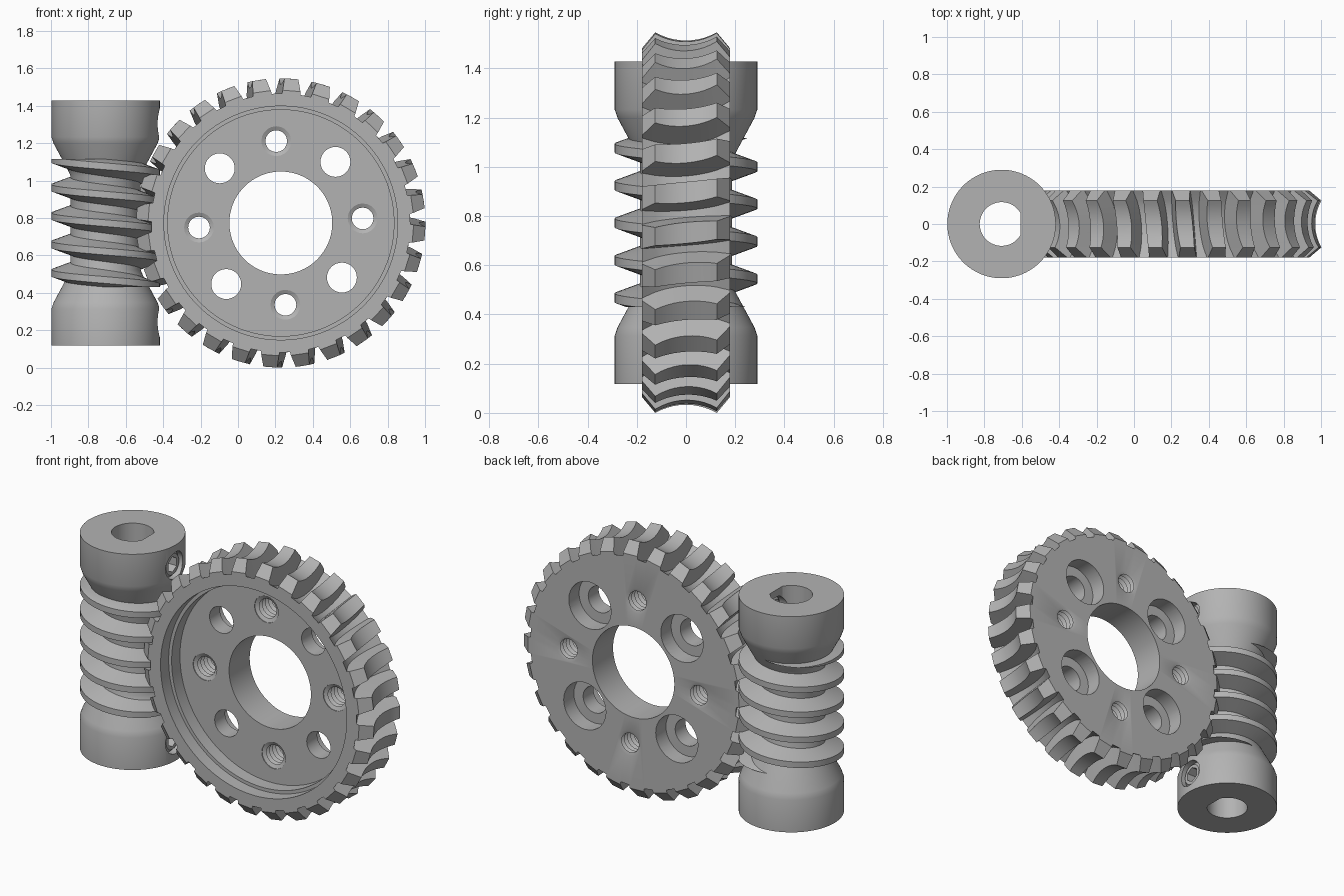
import bpy, bmesh
from math import pi, cos, sin, sqrt, asin, radians
from mathutils import Vector

cube = bpy.data.objects.get("Cube")
if cube:
    bpy.data.objects.remove(cube, do_unlink=True)

WHEEL = Vector((0.229, 0, 0.773))
WORM = Vector((-0.708, 0, 0.773))
HALF = 0.178          # half width of the wheel
TEETH = 28
PITCH = 0.152         # worm thread pitch
TURN = radians(3.2)   # rotation of the hole pattern

steel = bpy.data.materials.new("steel_grey")
steel.use_nodes = True
steel.diffuse_color = (0.45, 0.45, 0.45, 1)
steel.node_tree.nodes["Principled BSDF"].inputs["Base Color"].default_value = (0.45, 0.45, 0.45, 1)


def finish(name, bm):
    bmesh.ops.recalc_face_normals(bm, faces=bm.faces)
    mesh = bpy.data.meshes.new(name)
    bm.to_mesh(mesh)
    bm.free()
    mesh.materials.append(steel)
    obj = bpy.data.objects.new(name, mesh)
    bpy.context.collection.objects.link(obj)
    return obj


def loft_bm(rings, wrap=False):
    """Skin equal-length rings; wrap joins last to first, otherwise the ends are capped."""
    bm = bmesh.new()
    loops = [[bm.verts.new(p) for p in ring] for ring in rings]
    n = len(loops[0])
    pairs = list(zip(loops, loops[1:])) + ([(loops[-1], loops[0])] if wrap else [])
    for a, b in pairs:
        for i in range(n):
            j = (i + 1) % n
            bm.faces.new((a[i], a[j], b[j], b[i]))
    if not wrap:
        bm.faces.new(loops[0])
        bm.faces.new(loops[-1])
    return bm


def ring(centre, axis, r, h, n, start=0.0):
    """Circle of n points round an axis; r may be a function of the angle."""
    pts = []
    for i in range(n):
        a = start + 2 * pi * i / n
        rad = r(a) if callable(r) else r
        u, v = rad * cos(a), rad * sin(a)
        pts.append(centre + Vector({"x": (h, u, v), "y": (u, h, v), "z": (u, v, h)}[axis]))
    return pts


def lathe(name, centre, axis, profile, n, wrap=False):
    return finish(name, loft_bm([ring(centre, axis, r, h, n) for r, h in profile], wrap))


def cut(target, cutter):
    cutter.hide_render = True
    cutter.hide_viewport = True
    mod = target.modifiers.new("cut", "BOOLEAN")
    mod.operation = "DIFFERENCE"
    mod.solver = "EXACT"
    mod.object = cutter


def bake(obj):
    """Apply the cuts, then smooth while keeping edges sharp."""
    bpy.ops.object.select_all(action="DESELECT")
    obj.select_set(True)
    bpy.context.view_layer.objects.active = obj
    cutters = [m.object for m in obj.modifiers]
    for mod in list(obj.modifiers):
        bpy.ops.object.modifier_apply(modifier=mod.name)
    for c in cutters:
        bpy.data.objects.remove(c, do_unlink=True)
    bpy.ops.object.shade_smooth_by_angle(angle=radians(28))


# Worm wheel: throated, slightly twisted teeth
def tooth_ring(y):
    tip = 0.99 - sqrt(0.25 ** 2 - y * y) if abs(y) < 0.13 else 0.71
    root = 0.94 - sqrt(0.305 ** 2 - y * y)
    twist = PITCH * asin(y / 0.27) / (2 * pi) / 0.69
    pts = []
    for k in range(TEETH):
        mid = TURN + twist + (k - 0.5) * 2 * pi / TEETH
        for r, side in ((root, -1), (tip, -1), (tip, 1), (root, 1)):
            a = mid + side * (0.085 - 0.3 * (r - 0.65))
            pts.append(WHEEL + Vector((r * cos(a), y, r * sin(a))))
    return pts


slices = [-HALF] + [0.125 * i / 5 for i in range(-5, 6)] + [HALF]
rings = [tooth_ring(y) for y in slices]
# bore, web and stepped front recess, from back to front
first = TURN - pi / TEETH - 0.08
for r, y in ((0.275, HALF), (0.275, -0.02), (0.605, -0.02), (0.605, -0.1),
             (0.625, -0.1), (0.625, -HALF)):
    rings.append(ring(WHEEL, "y", r, y, 4 * TEETH, first))
wheel = finish("worm_wheel", loft_bm(rings, wrap=True))

# Four counterbored holes and four threaded holes
thread_profile = [(0.08, -0.06), (0.08, -0.016)]
for k in range(6):
    y = -0.005 + k * 0.03
    thread_profile += [(0.058, y), (0.075, y + 0.015)]
thread_profile += [(0.058, 0.172), (0.08, 0.179), (0.08, 0.22)]
bore_profile = [(0.08, -0.06), (0.08, 0.08), (0.142, 0.08), (0.142, 0.22)]
for k in range(8):
    a = TURN + k * pi / 4
    spot = WHEEL + 0.438 * Vector((cos(a), 0, sin(a)))
    if k % 2:
        cut(wheel, lathe("bolt_hole_cutter", spot, "y", bore_profile, 32))
    else:
        cut(wheel, lathe("threaded_hole_cutter", spot, "y", thread_profile, 20))
bake(wheel)

# Worm shaft: two hubs, tapered necks and core
upper = [(0.187, 0.25), (0.2, 0.28), (0.278, 0.425), (0.29, 0.46), (0.29, 0.655)]
shaft = lathe("worm_shaft", WORM, "z", [(r, -h) for r, h in reversed(upper)] + upper, 96)

# D-shaped bore through the shaft
flat = 0.102
d_rings = [ring(WORM, "z", 0.117, h, 48) for h in (-0.8, 0.8)]
for pts in d_rings:
    for p in pts:
        p.x = min(p.x, WORM.x + flat)
cut(shaft, finish("bore_cutter", loft_bm(d_rings)))

# Set screws with hexagonal sockets, one in each hub
def hexagon(a):
    return 0.04 / cos((a + pi / 6) % (pi / 3) - pi / 6)


for label, h in (("upper", 0.53), ("lower", -0.53)):
    spot = WORM + Vector((0, 0, h))
    cut(shaft, lathe(label + "_screw_cutter", spot, "x", [(0.082, 0.05), (0.082, 0.4)], 32))
    screw = lathe(label + "_set_screw", spot, "x",
                  [(0.06, 0.115), (0.08, 0.135), (0.08, 0.25), (0.062, 0.268),
                   (hexagon, 0.268), (hexagon, 0.18)], 24)
    bake(screw)
bake(shaft)

# Worm thread: left-handed helix trimmed flat at both ends
STEPS = 48
section = ((0.17, 0.06), (0.29, 0.018), (0.29, -0.018), (0.17, -0.06))
helix = []
for i in range(-3 * STEPS, 3 * STEPS + 1):
    a = 2 * pi * i / STEPS
    z = -0.039 - PITCH * i / STEPS
    helix.append([WORM + Vector((r * cos(a), r * sin(a), z + dz)) for r, dz in section])
bm = loft_bm(helix)
for side in (1, -1):
    bmesh.ops.bisect_plane(bm, geom=bm.verts[:] + bm.edges[:] + bm.faces[:],
                           plane_co=WORM + Vector((0, 0, side * 0.343)),
                           plane_no=(0, 0, side), clear_outer=True)
bmesh.ops.holes_fill(bm, edges=[e for e in bm.edges if e.is_boundary], sides=0)
bake(finish("worm_thread", bm))
